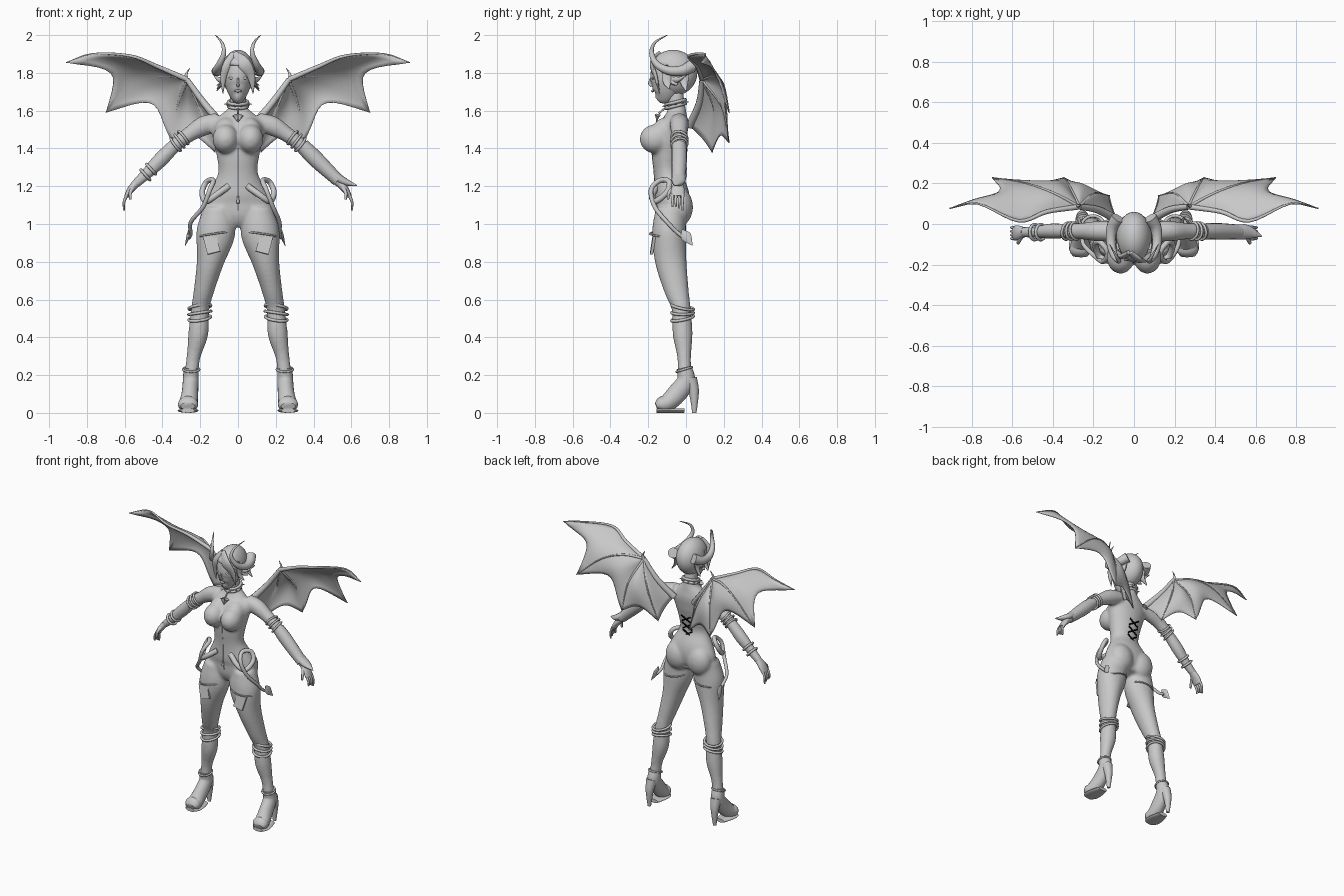
import bpy, bmesh, math
from mathutils import Vector, Matrix

cube = bpy.data.objects.get("Cube")
if cube:
    bpy.data.objects.remove(cube)

X, Y, Z = Vector((1, 0, 0)), Vector((0, 1, 0)), Vector((0, 0, 1))
SIDES = (("left", 1), ("right", -1))


def material(name, value):
    mat = bpy.data.materials.new(name)
    mat.use_nodes = True
    colour = (value, value, value, 1)
    mat.diffuse_color = colour
    mat.node_tree.nodes["Principled BSDF"].inputs["Base Color"].default_value = colour
    return mat


GREY, BLACK = material("plain_grey", .58), material("lace_black", .002)


def finish(name, bm, mat=GREY, angle=50):
    bmesh.ops.recalc_face_normals(bm, faces=bm.faces[:])
    mesh = bpy.data.meshes.new(name)
    bm.to_mesh(mesh)
    bm.free()
    mesh.materials.append(mat)
    mesh.shade_smooth()
    mesh.set_sharp_from_angle(angle=math.radians(angle))
    obj = bpy.data.objects.new(name, mesh)
    bpy.context.collection.objects.link(obj)
    return obj


def spline(points, steps):
    """Smooth curve through points of any dimension."""
    pts = [Vector(p) for p in points]
    ends = [pts[0] * 2 - pts[1]] + pts + [pts[-1] * 2 - pts[-2]]
    out = []
    for a, b, c, d in zip(ends, ends[1:], ends[2:], ends[3:]):
        for i in range(steps):
            t = i / steps
            out.append((b * 2 + (c - a) * t + (a * 2 - b * 5 + c * 4 - d) * t ** 2
                        + (b * 3 - a - c * 3 + d) * t ** 3) / 2)
    return out + [pts[-1]]


def loft(bm, sections, up=Y, side=1, n=16, steps=4, closed=False):
    """Skin elliptical sections (x, y, z, radius across, radius along up)."""
    secs = [Vector(s) for s in sections] if closed else spline(sections, steps)
    centres = [Vector((s[0] * side, s[1], s[2])) for s in secs]
    rings, last = [], len(secs) - 1
    for i, s in enumerate(secs):
        if closed:
            t = centres[(i + 1) % len(secs)] - centres[i - 1]
        else:
            t = centres[min(i + 1, last)] - centres[max(i - 1, 0)]
        t.normalize()
        b = (up - t * up.dot(t)).normalized()
        a = b.cross(t)
        turn = [math.tau * k / n for k in range(n)]
        rings.append([bm.verts.new(centres[i] + a * max(s[3], .001) * math.cos(w)
                                   + b * max(s[4], .001) * math.sin(w)) for w in turn])
    pairs = list(zip(rings, rings[1:])) + ([(rings[-1], rings[0])] if closed else [])
    for r, q in pairs:
        for k in range(n):
            bm.faces.new((r[k], r[(k + 1) % n], q[(k + 1) % n], q[k]))
    if not closed:
        bm.faces.new(rings[0])
        bm.faces.new(rings[-1])


def tube(bm, points, start, end, up=X, side=1, n=10, steps=4):
    """Round tube whose radius runs from start to end."""
    last = len(points) - 1
    radii = [start + (end - start) * i / last for i in range(last + 1)]
    loft(bm, [(*p, r, r) for p, r in zip(points, radii)], up, side, n, steps)


def ring(bm, centre, normal, rx, ry, r, side=1):
    """Elliptical band around a limb."""
    turn = Vector(normal).to_track_quat('Z', 'Y')
    path = []
    for k in range(28):
        w = math.tau * k / 28
        p = Vector(centre) + turn @ Vector((rx * math.cos(w), ry * math.sin(w), 0))
        path.append((*p, r, r))
    axis = Vector((normal[0] * side, normal[1], normal[2])).normalized()
    loft(bm, path, axis, side, 8, closed=True)


def ball(bm, centre, size):
    place = Matrix.Translation(centre) @ Matrix.Diagonal((*size, 1))
    return bmesh.ops.create_uvsphere(bm, u_segments=28, v_segments=18, radius=1, matrix=place)["verts"]


# Body: torso, limbs and curves fused into one skin
bm = bmesh.new()
loft(bm, [(0, -.06, 1, .06, .06), (0, -.075, 1.05, .16, .08), (0, -.07, 1.12, .175, .09),
          (0, -.08, 1.18, .15, .09), (0, -.098, 1.27, .105, .072), (0, -.098, 1.36, .113, .082),
          (0, -.085, 1.46, .135, .09), (0, -.06, 1.53, .14, .075), (0, -.05, 1.58, .09, .055),
          (0, -.05, 1.62, .048, .047), (0, -.06, 1.7, .042, .045)], n=28)
for label, s in SIDES:
    ball(bm, (.066 * s, -.163, 1.45), (.069, .082, .077))
    ball(bm, (.062 * s, -.11, 1.485), (.066, .07, .078))
    ball(bm, (.083 * s, -.033, 1.09), (.088, .07, .1))
    loft(bm, [(.105, -.08, 1.08, .08, .08), (.118, -.09, .95, .103, .09), (.147, -.08, .8, .072, .083),
              (.18, -.05, .65, .054, .065), (.2, -.025, .55, .048, .05), (.21, -.018, .42, .053, .053),
              (.235, -.01, .3, .037, .037), (.248, -.008, .2, .037, .037)], side=s, n=24)
    loft(bm, [(.1, -.035, 1.545, .045, .05), (.18, -.035, 1.52, .053, .05), (.25, -.035, 1.48, .042, .042),
              (.33, -.035, 1.42, .037, .037), (.41, -.035, 1.34, .041, .038), (.48, -.04, 1.27, .032, .03),
              (.55, -.04, 1.205, .023, .026)], side=s, n=20)
body = finish("body", bm)
fuse = body.modifiers.new("fuse", 'REMESH')
fuse.mode, fuse.voxel_size, fuse.use_smooth_shade = 'VOXEL', .009, True
soften = body.modifiers.new("soften", 'SMOOTH')
soften.factor, soften.iterations = .5, 9

# Face with nose, lips and eyes
bm = bmesh.new()
loft(bm, [(0, -.15, 1.655, .012, .018), (0, -.125, 1.68, .043, .058), (0, -.105, 1.73, .067, .08),
          (0, -.1, 1.79, .075, .088), (0, -.09, 1.86, .065, .08), (0, -.08, 1.9, .03, .04)], n=28)
tube(bm, [(0, -.183, 1.78), (0, -.194, 1.745), (0, -.18, 1.732)], .004, .009)
ball(bm, (0, -.177, 1.704), (.018, .008, .007))
for label, s in SIDES:
    ball(bm, (.034 * s, -.176, 1.772), (.016, .006, .007))
    tube(bm, [(.07, -.06, 1.765), (.1, -.04, 1.765), (.13, .005, 1.79)], .024, .002, up=Z, side=s)
finish("face_and_ears", bm)

# Hair: open cap, swept fringe and flicked side locks
bm = bmesh.new()
cap = ball(bm, (0, -.068, 1.8), (.088, .128, .122))
opening = [v for v in cap if v.co.y < -.11 and v.co.z < 1.84]
bmesh.ops.delete(bm, geom=opening, context='VERTS')
finish("hair_cap", bm).modifiers.new("thickness", 'SOLIDIFY').thickness = .008
bm = bmesh.new()
loft(bm, [(-.02, -.14, 1.9, .02, .012), (.03, -.18, 1.85, .035, .012),
          (.07, -.16, 1.78, .022, .01), (.08, -.14, 1.69, .002, .002)])
loft(bm, [(-.02, -.14, 1.9, .02, .012), (-.06, -.16, 1.84, .022, .012),
          (-.078, -.145, 1.77, .016, .01), (-.08, -.13, 1.69, .002, .002)])
for label, s in SIDES:
    for y, drop in ((-.1, .02), (-.06, 0), (-.01, .03)):
        loft(bm, [(.078, y, 1.8, .01, .03), (.084, y, 1.75, .01, .022),
                  (.112, y + .01, 1.735 - drop, .002, .003)], side=s, n=10)
finish("hair_locks", bm)

# Horns sweep forward along the head and curl up
for label, s in SIDES:
    bm = bmesh.new()
    tube(bm, [(.08, .03, 1.835), (.108, -.02, 1.812), (.114, -.09, 1.812), (.098, -.155, 1.845),
              (.075, -.182, 1.905), (.085, -.165, 1.96), (.12, -.1, 2)], .034, .002, side=s, n=14)
    finish(f"{label}_horn", bm)

# Hands
for label, s in SIDES:
    bm = bmesh.new()
    loft(bm, [(.54, -.04, 1.215, .022, .025), (.57, -.043, 1.18, .018, .036),
              (.59, -.045, 1.145, .013, .036)], side=s)
    for k in range(4):
        y = -.072 + k * .018
        bend = .012 * math.sin(k + 1)
        tube(bm, [(.587, y, 1.155), (.603, y, 1.12), (.604, y, 1.08 + bend)], .009, .005, Y, s)
    tube(bm, [(.555, -.06, 1.195), (.57, -.09, 1.165), (.57, -.095, 1.13)], .012, .006, Y, s)
    finish(f"{label}_hand", bm)

# Heeled boots and ankle straps
for label, s in SIDES:
    bm = bmesh.new()
    loft(bm, [(.248, -.01, .24, .04, .04), (.25, 0, .17, .048, .042), (.255, -.05, .1, .052, .044),
              (.262, -.1, .052, .046, .05), (.265, -.132, .044, .041, .053),
              (.266, -.157, .035, .02, .038)], up=X, side=s, n=20)
    tube(bm, [(.252, .022, .18), (.255, .04, .12), (.256, .044, .06), (.256, .044, 0)], .037, .011, X, s, 14)
    loft(bm, [(.26, -.01, .012, .012, .035), (.263, -.08, .012, .012, .054),
              (.265, -.13, .012, .012, .054), (.266, -.156, .012, .012, .036)], up=X, side=s)
    ring(bm, (.248, -.01, .23), (0, -.3, 1), .043, .043, .006, s)
    finish(f"{label}_boot", bm)

# Knee bands, stocking tops and garter tabs
for label, s in SIDES:
    bm = bmesh.new()
    for k in range(3):
        ring(bm, (.202, -.018, .5 + .03 * k), (.15, .2 * (k - 1), 1), .058, .06, .008, s)
    ring(bm, (.119, -.09, .945), (.15, .05, 1), .102, .09, .005, s)
    finish(f"{label}_leg_bands", bm)
    bm = bmesh.new()
    tilt = Matrix.Rotation(.25 * s, 4, 'Y') @ Matrix.Rotation(-.15, 4, 'X')
    bmesh.ops.create_cube(bm, matrix=Matrix.Translation((.14 * s, -.175, .895))
                          @ tilt @ Matrix.Diagonal((.07, .015, .1, 1)))
    finish(f"{label}_garter_tab", bm)

# Arm bands, bracelets and a flared glove cuff
for label, s in SIDES:
    bm = bmesh.new()
    for k in range(3):
        ring(bm, (.29 + .02 * k, -.035, 1.457 - .018 * k), (1, .2 * (k - 1), -.75), .042, .042, .007, s)
    finish(f"{label}_arm_bands", bm)
bm = bmesh.new()
for k in range(2):
    ring(bm, (.46 + .03 * k, -.04, 1.29 - .03 * k), (1, 0, -.9), .038, .036, .008, -1)
finish("right_bracelets", bm)
bm = bmesh.new()
loft(bm, [(.34, -.036, 1.415, .039, .039), (.41, -.036, 1.345, .043, .041), (.53, -.04, 1.23, .033, .036)])
loft(bm, [(.5, -.04, 1.265, .025, .036), (.56, -.04, 1.225, .022, .035), (.63, -.06, 1.203, .003, .003)])
finish("left_glove_cuff", bm)

# Studded collar with a heart pendant
bm = bmesh.new()
for k in range(2):
    ring(bm, (0, -.055, 1.625 + .02 * k), (0, -.25, 1), .051, .053, .009)
for k in range(10):
    w = math.tau * k / 10
    d = Vector((math.cos(w), math.sin(w), 0))
    base = Vector((0, -.055, 1.635 + .012 * d.y)) + d * .055
    tube(bm, [base, base + d * .02], .007, .001, Z, n=6, steps=1)
for label, s in SIDES:
    tube(bm, [(.016, -.15, 1.578), (.011, -.152, 1.565), (0, -.157, 1.54)], .016, .002, side=s)
tube(bm, [(0, -.11, 1.615), (0, -.145, 1.585)], .005, .005)
finish("collar_and_pendant", bm)

# Front seam with zip pull
bm = bmesh.new()
tube(bm, [(0, -.145, 1.04), (0, -.161, 1.1), (0, -.167, 1.18), (0, -.168, 1.27),
          (0, -.178, 1.36), (0, -.178, 1.45), (0, -.14, 1.53)], .003, .003)
tube(bm, [(0, -.168, 1.15), (0, -.17, 1.11)], .004, .009)
finish("front_seam", bm)

# Crossed back laces
bm = bmesh.new()
for z in (1.265, 1.32, 1.375):
    for label, s in SIDES:
        path = [(x, .2 * (z + x * .6 - 1.27) - .021, z + x * .6) for x in (-.036, 0, .036)]
        tube(bm, path, .005, .005, up=Z, side=s, n=6)
finish("back_laces", bm, BLACK)

# Looped hip tails ending in spade tips
for label, s in SIDES:
    bm = bmesh.new()
    out = .22 if s > 0 else .25
    tube(bm, [(.05, -.155, 1.2), (.12, -.18, 1.15), (.17, -.16, 1.12), (.19, -.1, 1.17), (.165, -.09, 1.225),
              (.13, -.14, 1.23), (.15, -.185, 1.18), (.185, -.165, 1.09), (out, -.1, 1.01),
              (out, -.04, .95), (out + .01, 0, .925)], .018, .009, side=s)
    loft(bm, [(out + .01, -.02, .97, .003, .003), (out + .015, 0, .935, .028, .008),
              (out + .03, .035, .885, .001, .001)], up=X, side=s, n=8)
    finish(f"{label}_hip_tail", bm)

# Wings: fingers fan out from the wrist with scalloped membrane between
wrist = (.27, .085, 1.765)
fingers = [spline([wrist, *rest], 5) for rest in (
    ((.43, .06, 1.835), (.57, .015, 1.89), (.77, .1, 1.9), (.91, .078, 1.855)),
    ((.39, .15, 1.785), (.53, .2, 1.735), (.7, .23, 1.59)),
    ((.32, .19, 1.62), (.345, .23, 1.43)),
    ((.2, .15, 1.6), (.12, .14, 1.38)),
    ((.18, .07, 1.64), (.08, .02, 1.52)))]


def along(path, u):
    f = min(max(u, 0), 1) * (len(path) - 1)
    i = min(int(f), len(path) - 2)
    return path[i].lerp(path[i + 1], f - i)


for label, s in SIDES:
    bm = bmesh.new()
    for (a, b), scallop in zip(zip(fingers, fingers[1:]), (.24, .28, .15, .03)):
        grid = []
        for i in range(13):
            row = []
            for j in range(11):
                u, v = i / 12, j / 10
                bow = math.sin(math.pi * v)
                reach = u * (1 - scallop * bow * u)
                p = along(a, reach).lerp(along(b, reach), v)
                p.y += .025 * bow * u * (1 - u) * 4
                row.append(bm.verts.new((p.x * s, p.y, p.z)))
            grid.append(row)
        for r, q in zip(grid, grid[1:]):
            for j in range(10):
                bm.faces.new((r[j], r[j + 1], q[j + 1], q[j]))
    bmesh.ops.remove_doubles(bm, verts=bm.verts[:], dist=.0005)
    finish(f"{label}_wing_membrane", bm).modifiers.new("thickness", 'SOLIDIFY').thickness = .005
    bm = bmesh.new()
    for path, start, end in zip(fingers, (.014, .009, .009, .008, .014), (.002, .002, .002, .002, .022)):
        tube(bm, path, start, end, Y, s, steps=1)
    tube(bm, [(.27, .085, 1.75), (.275, .09, 1.79), (.255, .095, 1.825)], .014, .001, Y, s)
    finish(f"{label}_wing_bones", bm)
